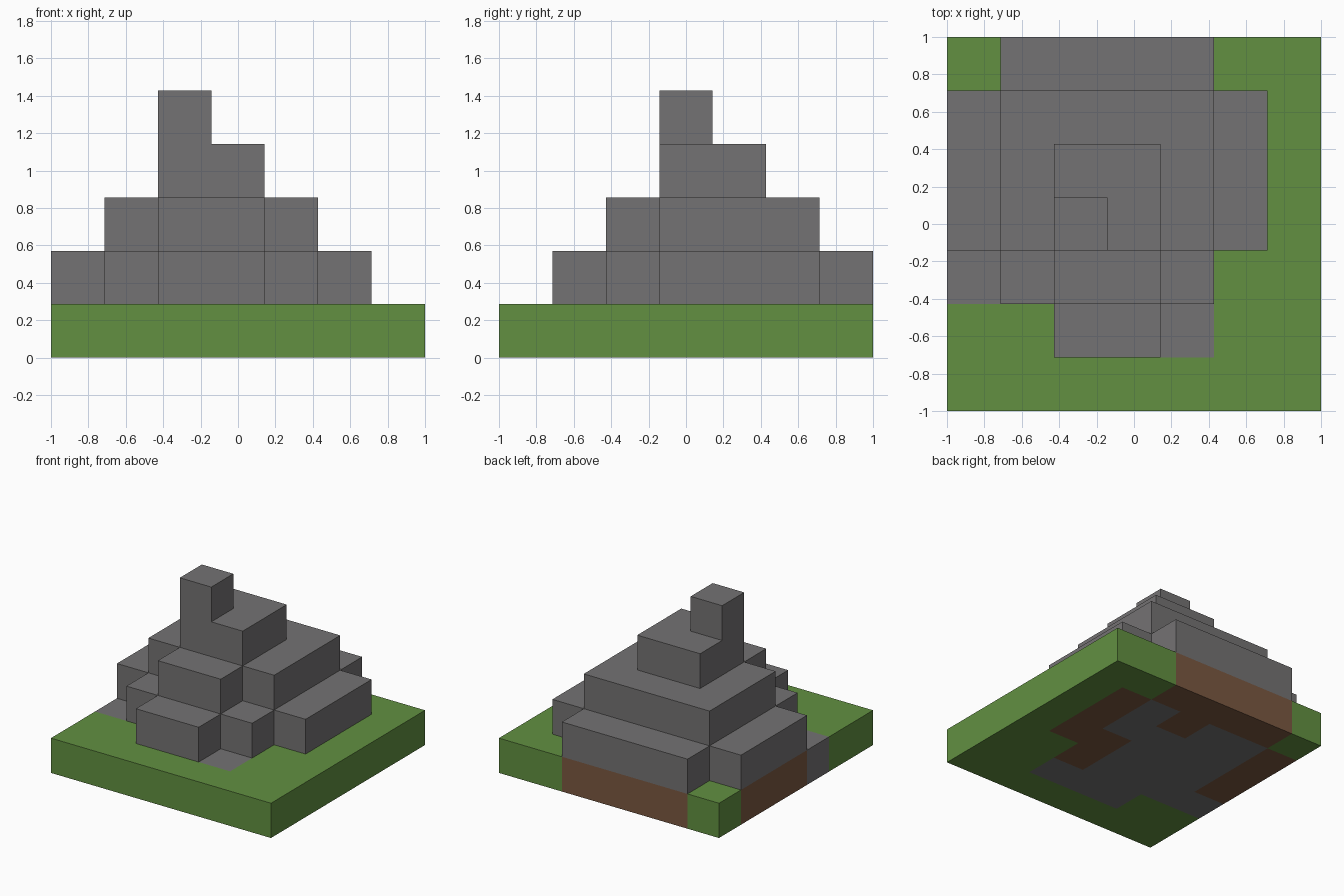
import bpy
import bmesh
from mathutils import Vector

cube = bpy.data.objects.get("Cube")
if cube:
    bpy.data.objects.remove(cube, do_unlink=True)

GRID = 7
CELL = 2 / GRID


def make_material(name, rgb):
    mat = bpy.data.materials.new(name)
    mat.use_nodes = True
    color = (*rgb, 1)
    mat.diffuse_color = color
    mat.node_tree.nodes["Principled BSDF"].inputs["Base Color"].default_value = color
    return mat


MATERIALS = {
    "G": make_material("grass green", (0.122, 0.28, 0.053)),
    "S": make_material("stone grey", (0.175, 0.17, 0.172)),
    "D": make_material("dirt brown", (0.195, 0.098, 0.053)),
}

# Plan of each storey, back row first: G grass, S stone, D dirt, dot empty
STOREYS = {
    "ground_slab": """
        GDDDDGG
        DSSDSDG
        DSSSSDG
        DSSSDDG
        SSSSDGG
        GGSSSGG
        GGGGGGG""",
    "lower_rock_tier": """
        .SSSS..
        SSSSSS.
        SSSSSS.
        SSSSSS.
        .SSSS..
        ..SS...
        .......""",
    "middle_rock_tier": """
        .......
        .SSSS..
        .SSSS..
        .SSSS..
        ..SS...
        .......
        .......""",
    "upper_rock_tier": """
        .......
        .......
        ..SS...
        ..SS...
        .......
        .......
        .......""",
    "peak_block": """
        .......
        .......
        .......
        ..S....
        .......
        .......
        .......""",
}

# Read every plan into one map of filled cells
cells = {}
for level, plan in enumerate(STOREYS.values()):
    for row, line in enumerate(plan.split()):
        for col, kind in enumerate(line):
            if kind != ".":
                cells[col, GRID - 1 - row, level] = kind


def add_face(bm, cell, axis, sign):
    """Add the square side of a cell that faces along the signed axis."""
    normal = Vector((0, 0, 0))
    normal[axis] = sign
    u, v = Vector((0, 0, 0)), Vector((0, 0, 0))
    u[(axis + 1) % 3] = 1
    v[(axis + 2) % 3] = sign
    middle = Vector(cell) + Vector((0.5, 0.5, 0.5)) + normal / 2
    shift = Vector((-1, -1, 0))
    corners = (-u - v, u - v, u + v, v - u)
    return bm.faces.new([bm.verts.new((middle + c / 2) * CELL + shift) for c in corners])


def build_storey(name, level):
    """Build the outer skin of one storey, leaving out buried faces."""
    mesh = bpy.data.meshes.new(name)
    kinds = sorted({k for c, k in cells.items() if c[2] == level})
    for kind in kinds:
        mesh.materials.append(MATERIALS[kind])
    bm = bmesh.new()
    for cell, kind in cells.items():
        if cell[2] != level:
            continue
        for axis in range(3):
            for sign in (-1, 1):
                neighbour = list(cell)
                neighbour[axis] += sign
                if tuple(neighbour) not in cells:
                    face = add_face(bm, cell, axis, sign)
                    face.material_index = kinds.index(kind)
    bmesh.ops.remove_doubles(bm, verts=bm.verts[:], dist=CELL / 100)
    bm.to_mesh(mesh)
    bm.free()
    bpy.context.collection.objects.link(bpy.data.objects.new(name, mesh))


for level, name in enumerate(STOREYS):
    build_storey(name, level)
